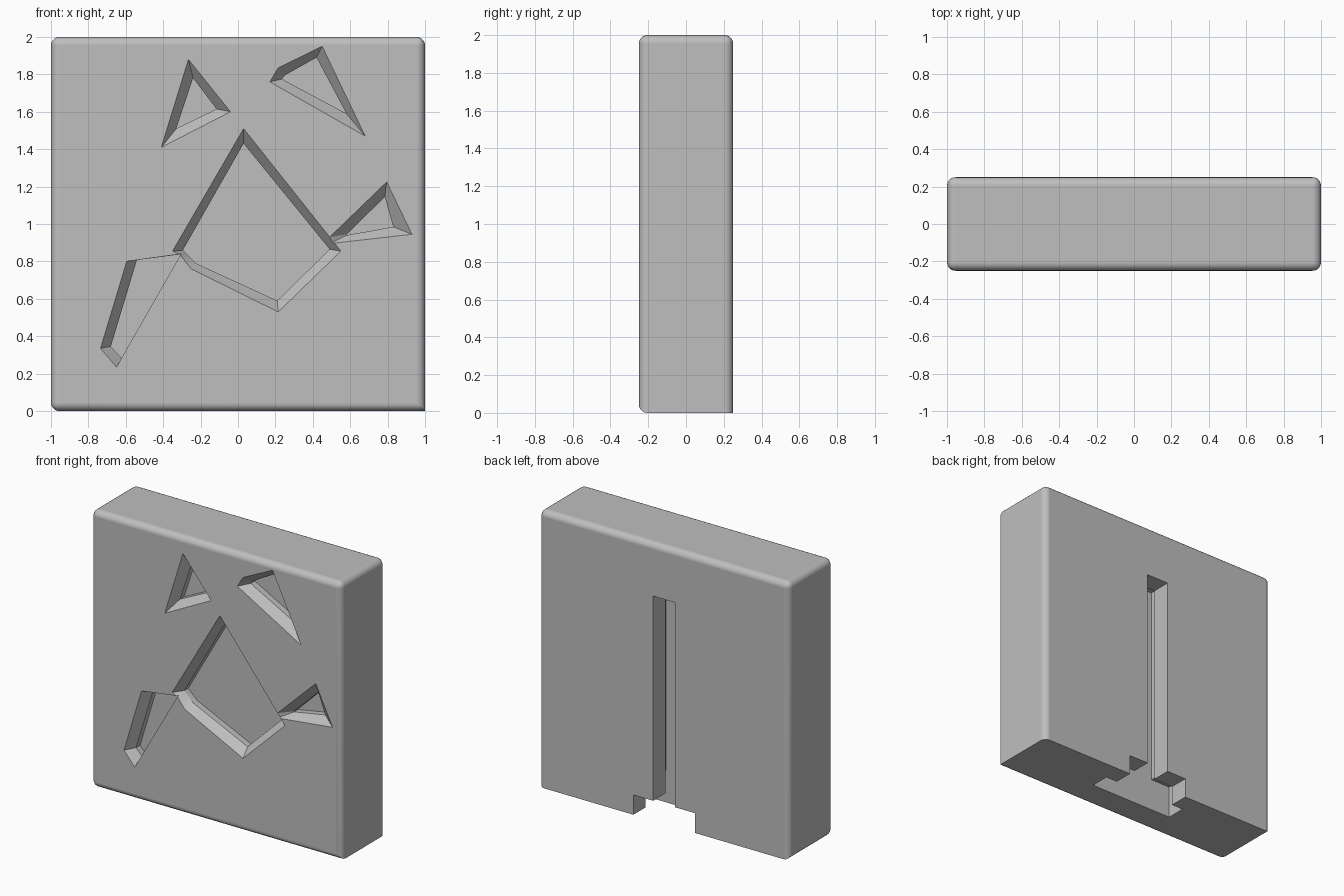
import bpy, bmesh
from mathutils import Vector

cube = bpy.data.objects.get("Cube")
if cube:
    bpy.data.objects.remove(cube, do_unlink=True)

grey = bpy.data.materials.new("plain_grey")
grey.use_nodes = True
color = (0.52, 0.52, 0.52, 1)
grey.diffuse_color = color
grey.node_tree.nodes["Principled BSDF"].inputs["Base Color"].default_value = color


def to_object(bm, name):
    bmesh.ops.recalc_face_normals(bm, faces=bm.faces)
    mesh = bpy.data.meshes.new(name)
    bm.to_mesh(mesh)
    bm.free()
    mesh.materials.append(grey)
    obj = bpy.data.objects.new(name, mesh)
    bpy.context.collection.objects.link(obj)
    return obj


def box(bm, x, y, z):
    verts = bmesh.ops.create_cube(bm, size=1)["verts"]
    for v in verts:
        v.co = Vector([lo if c < 0 else hi for c, (lo, hi) in zip(v.co, (x, y, z))])


def loft(name, rings):
    """Closed solid through rings of equal length."""
    bm = bmesh.new()
    loops = [[bm.verts.new(p) for p in ring] for ring in rings]
    n = len(loops[0])
    for a, b in zip(loops, loops[1:]):
        for i in range(n):
            j = (i + 1) % n
            bm.faces.new((a[i], a[j], b[j], b[i]))
    bm.faces.new(loops[0])
    bm.faces.new(loops[-1])
    return to_object(bm, name)


def cut(target, cutter):
    cutter.hide_render = True
    mod = target.modifiers.new("cut", "BOOLEAN")
    mod.operation = "DIFFERENCE"
    mod.solver = "EXACT"
    mod.object = cutter
    bpy.context.view_layer.objects.active = target
    bpy.ops.object.modifier_apply(modifier=mod.name)
    bpy.data.objects.remove(cutter, do_unlink=True)


# Slab with rounded edges; the bottom stays sharp at the back and at +x
bm = bmesh.new()
box(bm, (-1, 1), (-.25, .25), (0, 2))


def rounded(edge):
    mid = (edge.verts[0].co + edge.verts[1].co) / 2
    return mid.z > .01 or (mid.y < .2 and mid.x < .9)


bmesh.ops.bevel(bm, geom=[e for e in bm.edges if rounded(e)], offset=.045,
                segments=5, profile=.5, affect="EDGES", clamp_overlap=True)
slab = to_object(bm, "carved_slab")

# Carvings: rim outline, then the outline at the foot of the sloped wall
carvings = {
    "upper_left_triangle": (
        [(-.265, 1.88), (-.04, 1.6), (-.41, 1.41)],
        [(-.24, 1.78), (-.115, 1.615), (-.33, 1.51)]),
    "upper_right_wedge": (
        [(.45, 1.95), (.68, 1.47), (.17, 1.76), (.215, 1.835)],
        [(.42, 1.89), (.58, 1.59), (.235, 1.775), (.25, 1.795)]),
    "middle_shield": (
        [(.03, 1.51), (.55, .855), (.215, .53), (-.25, .76), (-.31, .835), (-.35, .855)],
        [(.03, 1.43), (.49, .865), (.21, .59), (-.225, .79), (-.285, .85), (-.295, .86)]),
    "right_triangle": (
        [(.795, 1.225), (.93, .945), (.49, .895), (.49, .93)],
        [(.785, 1.145), (.83, .985), (.58, .94), (.582, .945)]),
    "lower_left_blade": (
        [(-.595, .8), (-.305, .84), (-.65, .235), (-.735, .335)],
        [(-.54, .81), (-.305, .838), (-.62, .28), (-.68, .345)]),
}
for name, (rim, foot) in carvings.items():
    levels = ((rim, -.3), (rim, -.25), (foot, -.19), (foot, -.145))
    cut(slab, loft(name, [[(x, y, z) for x, z in ring] for ring, y in levels]))

# Hanging slot at the back: narrow neck with a wider pocket behind it
slots = {
    "slot_neck": (.088, (.1, .3), (.1, 1.62)),
    "slot_pocket": (.18, (-.03, .11), (.1, 1.7)),
    "entry_neck": (.245, (.1, .3), (-.1, .143)),
    "entry_pocket": (.337, (-.03, .11), (-.1, .235)),
}
for name, (half, y, z) in slots.items():
    bm = bmesh.new()
    box(bm, (-half, half), y, z)
    cut(slab, to_object(bm, name))

# Smooth rounded edges, crisp carvings
bpy.ops.object.select_all(action="DESELECT")
slab.select_set(True)
bpy.context.view_layer.objects.active = slab
bpy.ops.object.shade_smooth_by_angle(angle=.5)
weighted = slab.modifiers.new("flat_faces", "WEIGHTED_NORMAL")
weighted.keep_sharp = True
